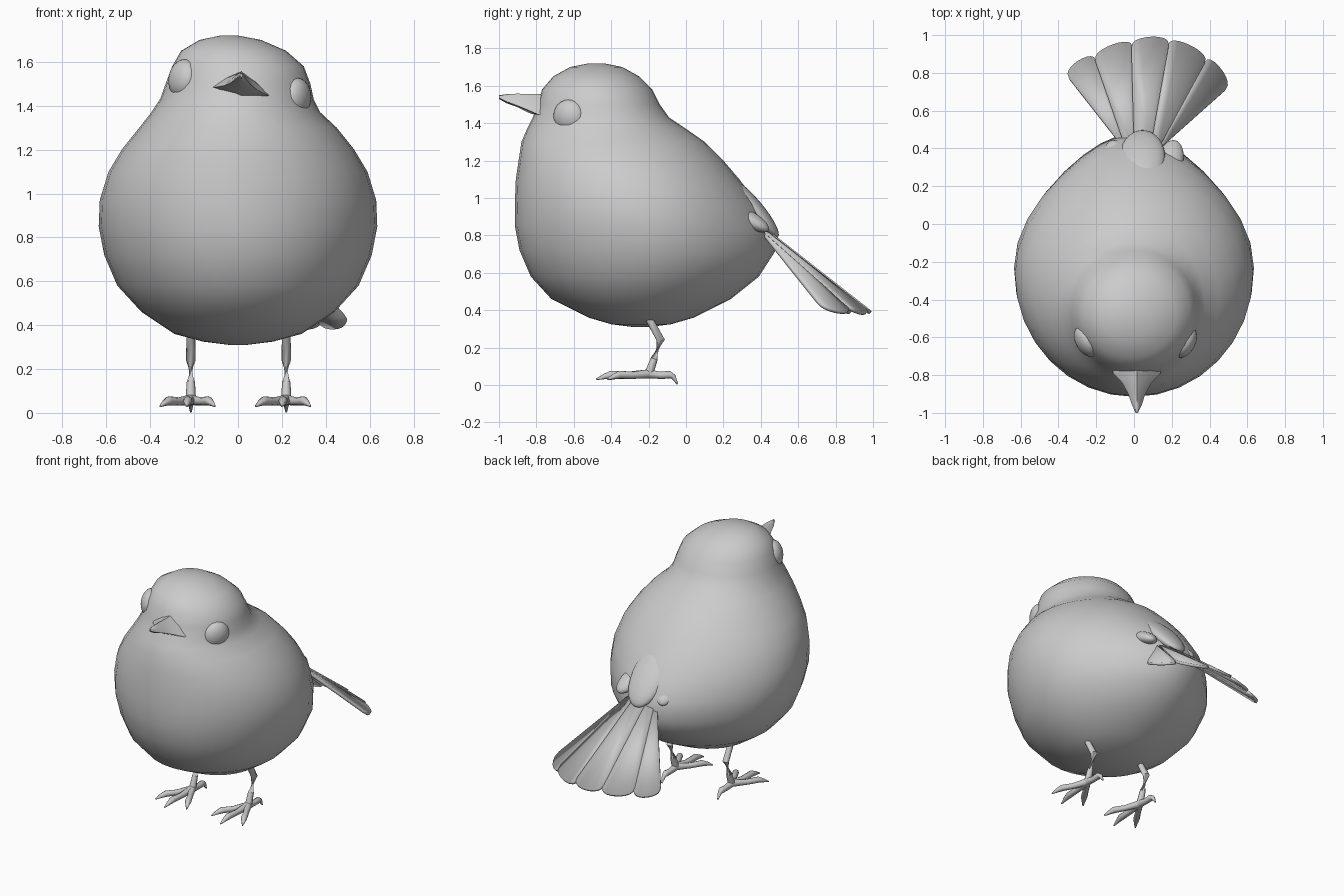
import bpy, bmesh
from math import sin, cos, pi, tau, exp, radians
from mathutils import Vector, Matrix

if "Cube" in bpy.data.objects:
    bpy.data.objects.remove(bpy.data.objects["Cube"])


def finish(name, bm, angle=60):
    bmesh.ops.recalc_face_normals(bm, faces=bm.faces)
    me = bpy.data.meshes.new(name)
    bm.to_mesh(me)
    bm.free()
    for p in me.polygons:
        p.use_smooth = True
    me.set_sharp_from_angle(angle=radians(angle))
    ob = bpy.data.objects.new(name, me)
    bpy.context.collection.objects.link(ob)
    return ob


def loft(name, rings, angle=60):
    bm = bmesh.new()
    vs = [[bm.verts.new(p) for p in r] for r in rings]
    n = len(rings[0])
    for a, b in zip(vs, vs[1:]):
        for i in range(n):
            j = (i + 1) % n
            bm.faces.new((a[i], a[j], b[j], b[i]))
    bm.faces.new(vs[0])
    bm.faces.new(vs[-1])
    return finish(name, bm, angle)


def tube(name, pts, radii, n=8):
    pts = [Vector(p) for p in pts]
    rings = []
    for k, p in enumerate(pts):
        t = pts[min(k + 1, len(pts) - 1)] - pts[max(k - 1, 0)]
        q = t.to_track_quat('Z', 'Y')
        rings.append([p + q @ Vector((radii[k] * cos(tau * i / n), radii[k] * sin(tau * i / n), 0))
                      for i in range(n)])
    return loft(name, rings)


def ellipsoid(name, loc, axis, size):
    # local z follows the axis
    bm = bmesh.new()
    q = Vector(axis).to_track_quat('Z', 'Y')
    m = Matrix.Translation(loc) @ q.to_matrix().to_4x4() @ Matrix.Diagonal((*size, 1))
    bmesh.ops.create_uvsphere(bm, u_segments=24, v_segments=14, radius=1, matrix=m)
    return finish(name, bm)


# body and head: stacked sections (z, front y, back y, half width, x shift)
sections = [
    (.31, -.28, -.20, .04, 0), (.325, -.40, -.08, .16, 0), (.36, -.52, .04, .29, 0),
    (.46, -.72, .24, .44, 0), (.58, -.83, .39, .55, 0), (.72, -.89, .48, .61, 0),
    (.85, -.915, .45, .635, 0), (.97, -.915, .385, .63, 0), (1.10, -.91, .285, .59, 0),
    (1.20, -.895, .20, .53, 0), (1.30, -.88, .10, .45, 0), (1.37, -.85, 0, .385, -.01),
    (1.43, -.82, -.09, .35, -.005), (1.50, -.79, -.14, .33, 0), (1.58, -.77, -.18, .30, 0),
    (1.65, -.71, -.25, .24, -.02), (1.70, -.62, -.34, .14, -.035), (1.72, -.52, -.44, .04, -.04)]
rings = []
for z, yf, yb, w, xo in sections:
    pinch = .3 * exp(-((z - .75) / .3) ** 2)     # narrows towards the tail
    ring = []
    for i in range(32):
        c, s = cos(tau * i / 32), sin(tau * i / 32)
        ring.append((xo + w * c * (1 - pinch * max(0, s) ** 2), (yf + yb) / 2 + s * (yb - yf) / 2, z))
    rings.append(ring)
loft("body", rings, 80)

# eyes, set unevenly because the head is tilted
ellipsoid("eye_right", (.267, -.625, 1.437), (.88, -.46, -.05), (.09, .09, .058))
ellipsoid("eye_left", (-.25, -.62, 1.523), (-.86, -.48, .15), (.09, .09, .058))

# beak: (y, half width, top z, corner z, bottom z), rolled with the head
beak = []
for y, w, top, side, bot in [(-.74, .14, 1.56, 1.465, 1.445), (-.79, .125, 1.555, 1.465, 1.44),
                             (-.84, .078, 1.555, 1.48, 1.455), (-.90, .045, 1.558, 1.50, 1.485),
                             (-.96, .025, 1.555, 1.52, 1.507), (-1.0, .006, 1.545, 1.537, 1.53)]:
    mid = (top + side) / 2 + .008
    prof = [(0, top), (w * .5, mid), (w, side), (0, bot), (-w, side), (-w * .5, mid)]
    beak.append([(.015 + x, y, z - .15 * x) for x, z in prof])
loft("beak", beak, 50)

# legs and feet
for tag, x in (("left", -.215), ("right", .22)):
    tube("leg_" + tag, [(x, -.22, .40), (x, -.19, .34), (x, -.135, .24), (x, -.17, .14), (x, -.2, .055)],
         [.02, .02, .022, .019, .024])
    toes = [("outer", -.14, -.41, .03), ("middle", -.02, -.48, .03),
            ("inner", .11, -.42, .03), ("back", 0, -.045, .004)]
    for tname, dx, ey, ez in toes:
        def at(t, z):
            return (x + dx * t, -.2 + (ey + .2) * t, z)
        tube(f"toe_{tname}_{tag}", [at(0, .06), at(.4, .052), at(.72, .055), at(.85, .045), at(1, ez)],
             [.024, .019, .021, .014, .004])

# tail: five fanned feathers between shared edge lines
roots = [(-.07, .42, .80), (-.045, .40, .82), (0, .39, .84), (.085, .39, .84), (.13, .40, .82), (.16, .42, .80)]
tips = [(-.34, .77, .44), (-.20, .86, .42), (-.01, .93, .41), (.18, .94, .41), (.37, .85, .42), (.48, .71, .44)]
for i in range(5):
    ra, rb, ta, tb = (Vector(p) for p in (roots[i], roots[i + 1], tips[i], tips[i + 1]))
    lift = Vector((0, 0, .008 * (2 - abs(i - 2))))
    along = ((ta + tb) - (ra + rb)).normalized()
    half = (tb - ta) * .52
    outline = [ra, rb]
    for k in range(11):
        a = pi * k / 10
        outline.append((ta + tb) / 2 + half * cos(a) + along * .065 * sin(a) ** .7)
    bm = bmesh.new()
    bm.faces.new([bm.verts.new(p + lift) for p in outline])
    ob = finish(f"tail_feather_{i + 1}", bm, 30)
    mod = ob.modifiers.new("thickness", 'SOLIDIFY')
    mod.thickness = .018
    mod.offset = 0

# coverts over the tail root
ellipsoid("covert_middle", (.045, .355, .95), (0, .65, -.76), (.12, .05, .21))
for tag, s in (("left", -1), ("right", 1)):
    ellipsoid("covert_" + tag, (.05 + .14 * s, .33, .89), (.2 * s, .8, -.45), (.07, .045, .13))
